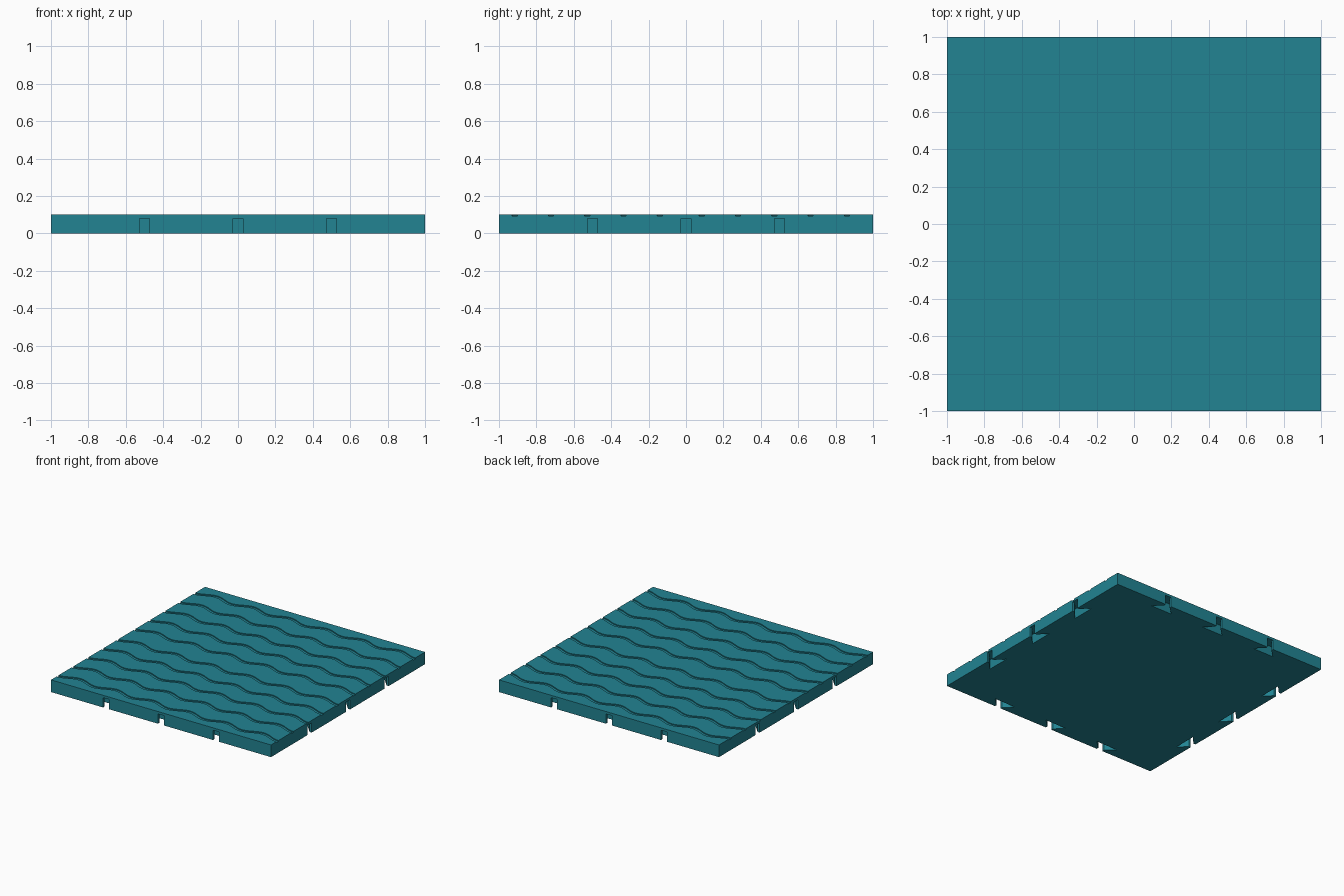
import bpy, bmesh, math
from mathutils import Matrix

if "Cube" in bpy.data.objects:
    bpy.data.objects.remove(bpy.data.objects["Cube"])

HEIGHT = 0.10


def new_object(name, bm):
    bmesh.ops.recalc_face_normals(bm, faces=bm.faces)
    mesh = bpy.data.meshes.new(name)
    bm.to_mesh(mesh)
    bm.free()
    obj = bpy.data.objects.new(name, mesh)
    bpy.context.collection.objects.link(obj)
    return obj


def add_prism(bm, outline, z0, z1, matrix=Matrix()):
    """Closed prism from a plan outline."""
    low = [bm.verts.new(matrix @ Matrix.Translation((x, y, z0)).translation) for x, y in outline]
    high = [bm.verts.new(matrix @ Matrix.Translation((x, y, z1)).translation) for x, y in outline]
    bm.faces.new(low[::-1])
    bm.faces.new(high)
    n = len(outline)
    for i in range(n):
        j = (i + 1) % n
        bm.faces.new((low[i], low[j], high[j], high[i]))


# Square tile body
bm = bmesh.new()
add_prism(bm, [(-1, -1), (1, -1), (1, 1), (-1, 1)], 0, HEIGHT)
tile = new_object("floor_tile", bm)

# Connector slots: narrow mouth flaring to a wide back, three per side
half = [(0.027, -1.02), (0.027, -0.982), (0.098, -0.915)]
outline = half + [(-x, y) for x, y in reversed(half)]
bm = bmesh.new()
for side in range(4):
    for x in (-0.5, 0, 0.5):
        place = Matrix.Rotation(side * math.pi / 2, 4, 'Z') @ Matrix.Translation((x, 0, 0))
        add_prism(bm, outline, -0.02, 0.08, place)
slots = new_object("slot_cutter", bm)

# Wavy ripple grooves: five per half of the top
bm = bmesh.new()
STEPS = 128
xs = [-1.02 + 2.04 * i / STEPS for i in range(STEPS + 1)]
for start in (-0.892, 0.108):
    for row in range(5):
        y0 = start + 0.194 * row
        mid = [(x, y0 - 0.024 * math.cos(6 * math.pi * x)) for x in xs]
        lower = [(x, y - 0.014) for x, y in mid]
        upper = [(x, y + 0.014) for x, y in reversed(mid)]
        add_prism(bm, lower + upper, HEIGHT - 0.008, HEIGHT + 0.02)
grooves = new_object("groove_cutter", bm)

# Cut the tile
bpy.context.view_layer.objects.active = tile
for cutter in (slots, grooves):
    cutter.hide_render = True
    mod = tile.modifiers.new(cutter.name, 'BOOLEAN')
    mod.operation = 'DIFFERENCE'
    mod.solver = 'EXACT'
    mod.object = cutter
    bpy.ops.object.modifier_apply(modifier=mod.name)
    bpy.data.objects.remove(cutter)

# Deep teal colour
mat = bpy.data.materials.new("teal")
mat.diffuse_color = (0.016, 0.23, 0.29, 1)
mat.use_nodes = True
mat.node_tree.nodes["Principled BSDF"].inputs["Base Color"].default_value = mat.diffuse_color
tile.data.materials.clear()
tile.data.materials.append(mat)
